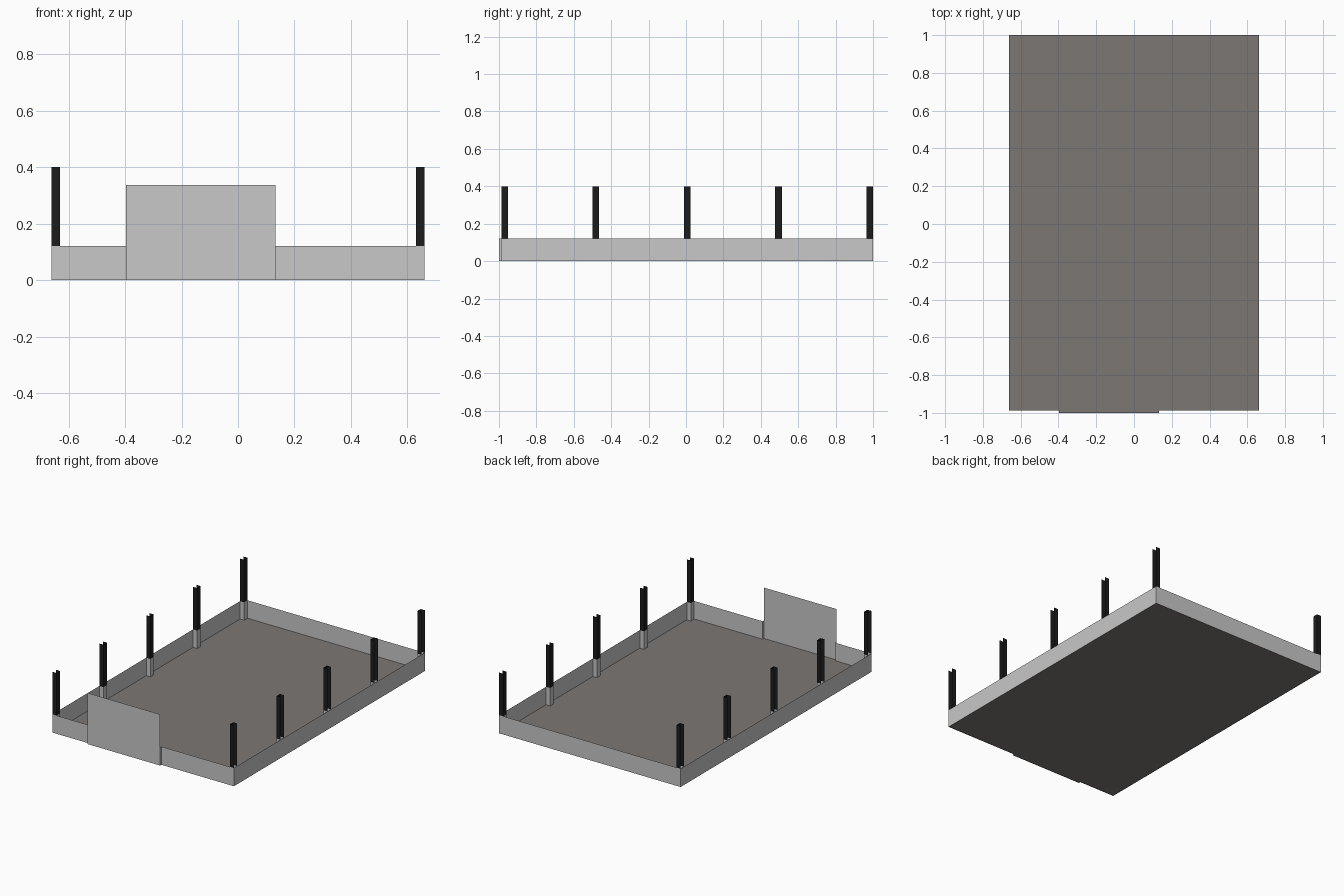
import bpy, bmesh

if "Cube" in bpy.data.objects:
    bpy.data.objects.remove(bpy.data.objects["Cube"])

def material(name, rgb):
    m = bpy.data.materials.new(name)
    m.diffuse_color = (*rgb, 1)
    m.use_nodes = True
    m.node_tree.nodes["Principled BSDF"].inputs["Base Color"].default_value = m.diffuse_color
    return m

GREY = material("light grey metal", (0.58, 0.58, 0.58))
FLOOR = material("warm grey deck", (0.20, 0.185, 0.175))
BLACK = material("black stake", (0.012, 0.012, 0.012))

X, YF, YB, H = 0.661, -0.987, 1.0, 0.12      # bed half width, front, back, wall height
PX0, PX1, PY, PH = -0.397, 0.132, -1.0, 0.337  # front bulkhead panel
TOP = 0.40

def finish(name, bm, mat):
    me = bpy.data.meshes.new(name)
    bm.to_mesh(me)
    bm.free()
    me.materials.append(mat)
    ob = bpy.data.objects.new(name, me)
    bpy.context.collection.objects.link(ob)

def sheet(name, path, z0, z1, mat):
    """Thin sheet wall: an open plan path extruded upwards."""
    bm = bmesh.new()
    for (ax, ay), (bx, by) in zip(path, path[1:]):
        bm.faces.new([bm.verts.new(p) for p in
                      ((ax, ay, z0), (bx, by, z0), (bx, by, z1), (ax, ay, z1))])
    bmesh.ops.remove_doubles(bm, verts=bm.verts, dist=1e-5)
    finish(name, bm, mat)

# deck, following the stepped front
outline = [(PX1, PY), (PX1, YF), (X, YF), (X, YB), (-X, YB), (-X, YF), (PX0, YF), (PX0, PY)]
bm = bmesh.new()
bm.faces.new([bm.verts.new((x, y, 0.002)) for x, y in outline])
finish("deck", bm, FLOOR)

# low side walls and raised front panel
sheet("side_walls", outline, 0, H, GREY)
sheet("front_panel", [(PX0, PY), (PX1, PY)], 0, PH, GREY)

# channel stakes, open to the outside, with grey sockets below
for side, s in (("left", -1), ("right", 1)):
    for i in range(5):
        y0 = YF + i * 0.488
        y1 = y0 + 0.035
        xo, xi = s * (X - 0.0005), s * (X - 0.03)
        path = [(xo, y0), (xi, y0), (xi, y1), (xo, y1)]
        if s < 0:
            path.reverse()
        path.reverse()
        sheet(f"{side}_socket_{i}", path, 0.002, H, GREY)
        sheet(f"{side}_stake_{i}", path, H, TOP, BLACK)
